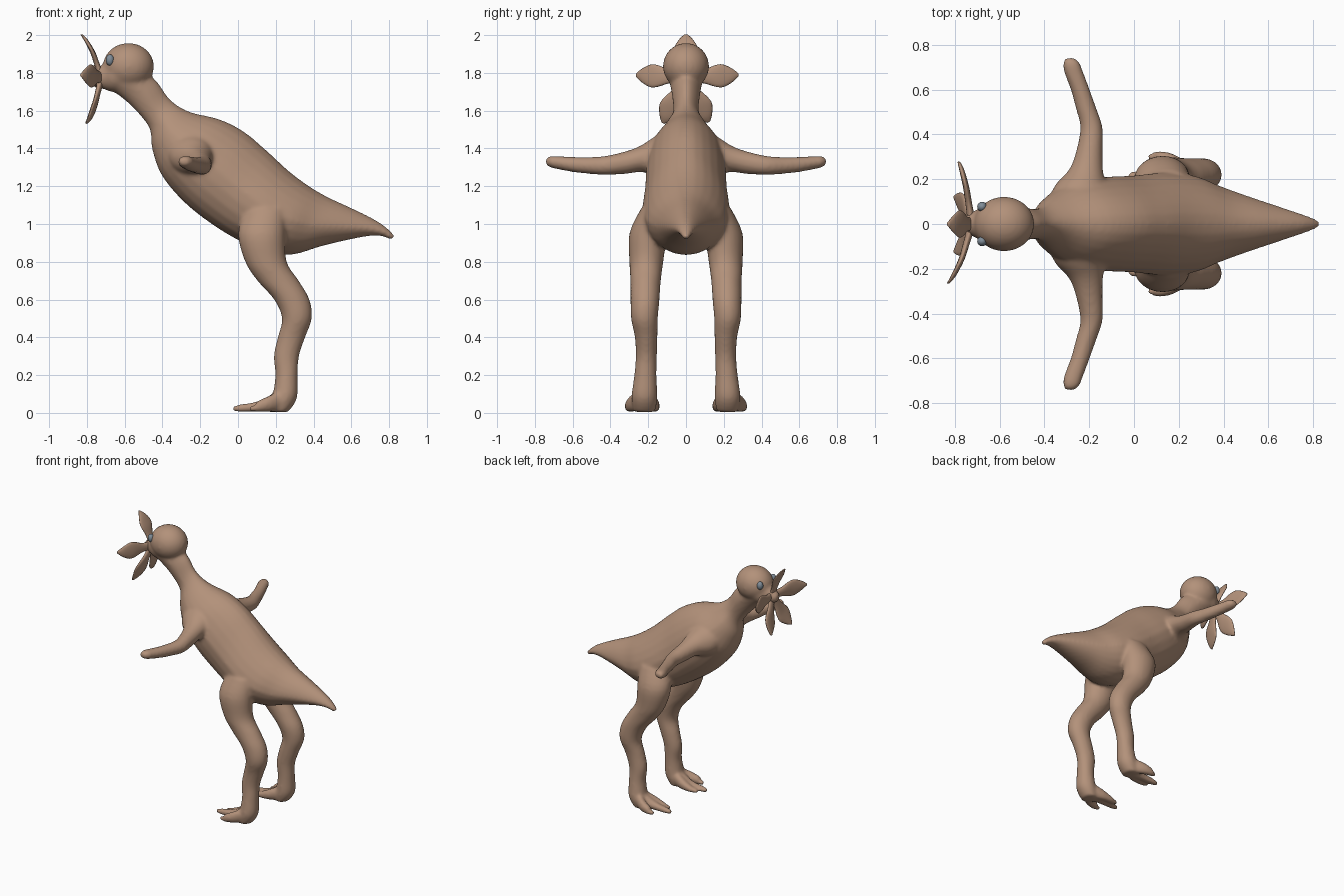
import bpy, bmesh, math
from mathutils import Vector, Matrix

if "Cube" in bpy.data.objects:
    bpy.data.objects.remove(bpy.data.objects["Cube"])

def material(name, col):
    m = bpy.data.materials.new(name)
    m.diffuse_color = (*col, 1)
    m.use_nodes = True
    m.node_tree.nodes["Principled BSDF"].inputs["Base Color"].default_value = m.diffuse_color
    return m

skin = material("skin", (0.45, 0.285, 0.195))
eye_grey = material("eye grey", (0.22, 0.27, 0.32))

def dense(rows, n=4):
    """Catmull-Rom refinement of rows of numbers."""
    out = []
    for i in range(len(rows) - 1):
        a, b, c, d = (rows[max(i - 1, 0)], rows[i], rows[i + 1], rows[min(i + 2, len(rows) - 1)])
        for k in range(n):
            t = k / n
            out.append([0.5 * (2*q + (r - p)*t + (2*p - 5*q + 4*r - s)*t*t + (3*q - p - 3*r + s)*t**3)
                        for p, q, r, s in zip(a, b, c, d)])
    return out + [list(rows[-1])]

def loft(bm, rows, section, sides=24, peak=0.0):
    """Skin ellipses: section(row) gives centre and two half axes."""
    rings = []
    for row in dense(rows):
        c, u, v = (Vector(p) for p in section(*row))
        ring = []
        for k in range(sides):
            a = 2 * math.pi * k / sides
            s = math.sin(a)
            ring.append(bm.verts.new(c + u * math.cos(a) * (1 - peak * max(s, 0)) + v * s))
        rings.append(ring)
    for p, q in zip(rings, rings[1:]):
        for k in range(sides):
            j = (k + 1) % sides
            bm.faces.new((p[k], p[j], q[j], q[k]))
    bm.faces.new(rings[0][::-1])
    bm.faces.new(rings[-1])

def finish(bm, name, mat):
    bmesh.ops.recalc_face_normals(bm, faces=bm.faces)
    for f in bm.faces:
        f.smooth = True
    me = bpy.data.meshes.new(name)
    bm.to_mesh(me)
    bm.free()
    me.materials.append(mat)
    ob = bpy.data.objects.new(name, me)
    bpy.context.collection.objects.link(ob)
    return ob

def ball(bm, c, r):
    bmesh.ops.create_uvsphere(bm, u_segments=32, v_segments=20, radius=1,
                              matrix=Matrix.Translation(c) @ Matrix.Diagonal((*r, 1)))

body = bmesh.new()

# Neck, torso and tail: back x, z, belly x, z, half width
torso = [(-.50, 1.82, -.67, 1.71, .09), (-.425, 1.75, -.57, 1.63, .075),
         (-.36, 1.66, -.47, 1.51, .07), (-.26, 1.595, -.455, 1.40, .125),
         (-.10, 1.555, -.405, 1.26, .19), (.03, 1.49, -.29, 1.12, .21),
         (.15, 1.39, -.14, 1.0, .217), (.27, 1.28, .02, .905, .23),
         (.37, 1.205, .18, .845, .215), (.47, 1.145, .30, .84, .17),
         (.60, 1.085, .45, .885, .12), (.73, 1.02, .65, .93, .065),
         (.80, .97, .75, .938, .037), (.832, .935, .81, .915, .018)]
loft(body, torso, lambda tx, tz, bx, bz, w: (((tx + bx)/2, 0, (tz + bz)/2), (0, w, 0),
                                             ((tx - bx)/2, 0, (tz - bz)/2)), peak=0.22)

# Head and snout
ball(body, (-.58, 0, 1.835), (.135, .122, .123))
loft(body, [(-.58, 1.80, .10, .10), (-.66, 1.79, .09, .092), (-.70, 1.785, .065, .075),
            (-.74, 1.775, .045, .05), (-.775, 1.77, .025, .025)],
     lambda x, z, ry, rz: ((x, 0, z), (0, ry, 0), (0, 0, rz)))

arm = [(.08, -.24, 1.37, .15, .13), (.17, -.24, 1.36, .115, .10), (.24, -.215, 1.345, .077, .07),
       (.32, -.20, 1.325, .06, .06), (.43, -.19, 1.31, .05, .05), (.52, -.215, 1.31, .046, .044),
       (.60, -.24, 1.315, .043, .04), (.68, -.27, 1.325, .043, .035), (.72, -.28, 1.33, .038, .03),
       (.742, -.285, 1.33, .02, .016)]
leg = [(1.08, .15, .16, .11, .08), (.95, .125, .20, .125, .10), (.80, .148, .21, .11, .09),
       (.70, .212, .214, .11, .081), (.60, .285, .217, .094, .077), (.50, .312, .22, .079, .071),
       (.40, .283, .211, .073, .06), (.30, .256, .21, .067, .056), (.20, .257, .215, .059, .059),
       (.10, .25, .22, .066, .068), (.05, .235, .22, .065, .066), (.004, .22, .22, .045, .055)]
# Toes: tip x, tip y
toes = [(-.03, .215), (.06, .30), (.02, .165)]

for s in (1, -1):
    loft(body, arm, lambda y, x, z, rx, rz: ((x, s*y, z), (rx, 0, 0), (0, 0, rz)))
    loft(body, leg, lambda z, x, y, rx, ry: ((x, s*y, z), (rx, 0, 0), (0, ry, 0)))
    for tx, ty in toes:
        m = .22 + (ty - .22) * .75
        loft(body, [(.25, .22, .075, .05, .06), (.17, m, .05, .035, .045),
                    (.10, ty, .033, .027, .028), (tx + .04, ty, .025, .023, .02),
                    (tx, ty, .022, .013, .012)],
             lambda x, y, z, ry, rz: ((x, s*y, z), (0, ry, 0), (0, 0, rz)))

# Fuse the parts into one soft skin
ob = finish(body, "body", skin)
rm = ob.modifiers.new("fuse", 'REMESH')
rm.mode = 'VOXEL'
rm.voxel_size = 0.011
rm.use_smooth_shade = True
sm = ob.modifiers.new("soften", 'SMOOTH')
sm.factor = 0.5
sm.iterations = 8

# Five leaf-shaped face petals: distance, x, half width, half thickness
petal = [(.01, -.725, .03, .018), (.08, -.745, .034, .015), (.14, -.762, .056, .014),
         (.18, -.778, .060, .013), (.225, -.80, .036, .011), (.255, -.82, .008, .006)]
for i, (deg, length, lean) in enumerate([(90, .90, 1.1), (3, 1.09, .6), (177, 1.04, 1.1),
                                         (-63, 1.04, .8), (-117, 1.06, .8)]):
    a = math.radians(deg)
    d, t = Vector((0, math.cos(a), math.sin(a))), Vector((0, -math.sin(a), math.cos(a)))
    bm = bmesh.new()
    loft(bm, petal, lambda r, x, w, h: (Vector((-.725 + (x + .725)*lean, 0, 1.775)) + d*r*length,
                                        t*w, (h, 0, 0)), sides=16)
    finish(bm, f"face_petal_{i + 1}", skin)

# Eyes
for s, side in ((1, "left"), (-1, "right")):
    bm = bmesh.new()
    ball(bm, (-.678, s*.077, 1.868), (.022, .022, .03))
    finish(bm, f"eye_{side}", eye_grey)
